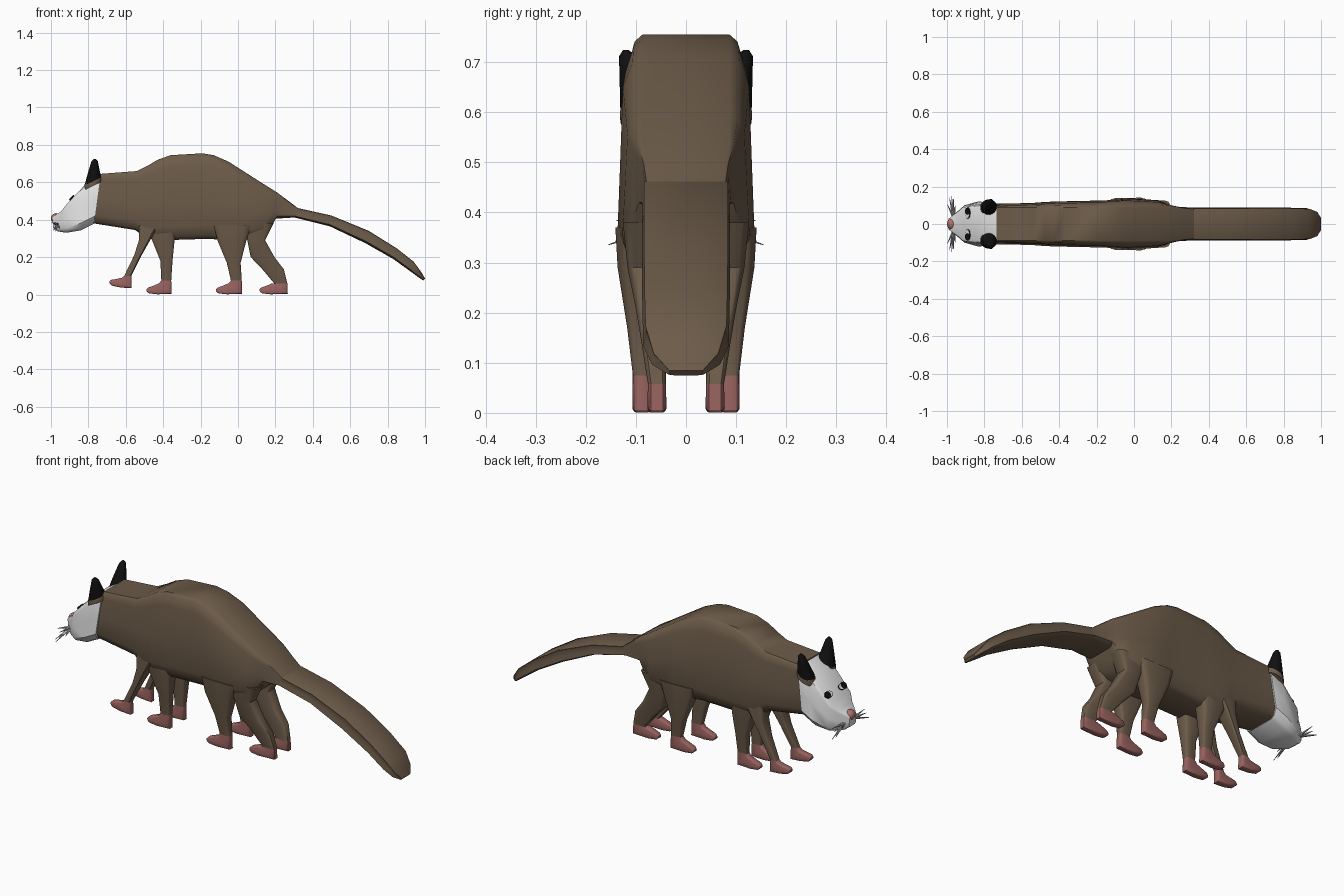
import bpy, bmesh, math
from mathutils import Vector, Matrix

if "Cube" in bpy.data.objects:
    bpy.data.objects.remove(bpy.data.objects["Cube"])


def material(name, r, g, b):
    m = bpy.data.materials.new(name)
    m.diffuse_color = (r, g, b, 1)
    m.use_nodes = True
    m.node_tree.nodes["Principled BSDF"].inputs["Base Color"].default_value = m.diffuse_color
    return m


BROWN = material("brown fur", .15, .105, .067)
WHITE = material("white face", .78, .78, .78)
PINK = material("pink skin", .32, .125, .115)
NOSE = material("nose pink", .42, .165, .145)
BLACK = material("black", .005, .005, .005)
GREY = material("whisker grey", .45, .45, .45)


def finish(bm, name, mat):
    bmesh.ops.recalc_face_normals(bm, faces=bm.faces)
    me = bpy.data.meshes.new(name)
    bm.to_mesh(me)
    bm.free()
    me.materials.append(mat)
    ob = bpy.data.objects.new(name, me)
    bpy.context.collection.objects.link(ob)
    bpy.ops.object.select_all(action='DESELECT')
    ob.select_set(True)
    bpy.context.view_layer.objects.active = ob
    bpy.ops.object.shade_smooth_by_angle(angle=math.radians(40))


def loft(name, rings, mat):
    bm = bmesh.new()
    rows = [[bm.verts.new(p) for p in r] for r in rings]
    n = len(rows[0])
    for a, b in zip(rows, rows[1:]):
        for i in range(n):
            j = (i + 1) % n
            bm.faces.new((a[i], a[j], b[j], b[i]))
    bm.faces.new(rows[0])
    bm.faces.new(rows[-1])
    finish(bm, name, mat)


def ring(x0, z0, x1, z1, w, yc=0.0, flat=.83):
    """Boxy ring between an upper and a lower point; w = half width."""
    wt = min(.087, flat * w)
    half = [(wt, 0), (lerp(wt, w, .4), .03), (w * .92, .14), (w * .96, .5), (w, .84), (w * .83, .96), (w * .65, 1)]
    pts = half + [(-y, t) for y, t in reversed(half)]
    return [(x0 + (x1 - x0) * t, yc + y, z0 + (z1 - z0) * t) for y, t in pts]


def lerp(a, b, t):
    return a + (b - a) * t


# Trunk
trunk = [
    (-.735, .645, -.77, .38, .108), (-.54, .66, -.55, .345, .112),
    (-.48, .69, -.49, .30, .117), (-.43, .72, -.43, .29, .12),
    (-.36, .745, -.34, .292, .122), (-.19, .755, -.15, .298, .126),
    (-.13, .745, -.08, .29, .131), (-.05, .71, -.01, .285, .137),
    (.13, .595, .13, .31, .127), (.21, .545, .17, .345, .108),
    (.27, .5, .2, .405, .094), (.32, .462, .3, .412, .088)]
loft("trunk", [ring(*s) for s in trunk], BROWN)

# Broad flat tail with a rounded end
tail = [trunk[-1], (.5, .422, .49, .365, .088), (.7, .34, .68, .275, .088), (.85, .246, .83, .19, .087),
        (.94, .175, .92, .125, .085), (.98, .12, .965, .092, .068), (1, .085, .99, .075, .035)]
loft("tail", [ring(*s, flat=.92) for s in tail], BROWN)

# Head
head = [(-.735, .64, -.77, .378, .116), (-.8, .605, -.84, .343, .12), (-.915, .485, -.905, .332, .1),
        (-.945, .445, -.94, .333, .07), (-.97, .43, -.965, .338, .05), (-.993, .41, -.988, .355, .03)]
loft("head", [ring(*s) for s in head], WHITE)

# Nose
bm = bmesh.new()
bmesh.ops.create_uvsphere(bm, u_segments=16, v_segments=10, radius=.027,
                          matrix=Matrix.Translation((-.973, 0, .408)) @ Matrix.Diagonal((1, 1.2, 1, 1)))
finish(bm, "nose", NOSE)


def leg(name, side, rows, y_top, y_foot, ground):
    """Rows are (front x, back x, height) from shoulder to ankle; a raised foot tilts up."""
    top, (xf, xb, za) = rows[0][2], rows[-1]
    rings = []
    for x0, x1, z in rows:
        t = (top - z) / (top - za)
        w = lerp(.041, .018, max(0, t * 1.35 - .35) ** .7)
        rings.append(ring(x0, z, x1, z, w, side * lerp(y_top, y_foot, t), .65))
    loft(name, rings, BROWN)
    foot = [rings[-1]]
    for d0, h0, x1, h1, w in ((.012, .06, xb + .002, .004, .019), (.045, .046, xf - .02, .001, .019),
                              (.07, .037, xf - .066, .006, .017), (.08, .027, xf - .078, .015, .012)):
        g = ground * (.8 + d0 * 6)
        foot.append(ring(xf - d0, g + h0, x1, g + h1, w, side * y_foot, .65))
    loft(name.replace("leg", "foot"), foot, PINK)


for s, side in ((1, "left"), (-1, "right")):
    # Legs in walking pose, one lifted
    leg(f"front_leg_forward_{side}", s,
        [(-.53, -.42, .37), (-.53, -.47, .29), (-.555, -.515, .21), (-.608, -.57, .1)], .075, .088, .034)
    leg(f"front_leg_back_{side}", s,
        [(-.49, -.33, .36), (-.455, -.34, .28), (-.415, -.35, .18), (-.41, -.357, .075)], .07, .06, 0)
    leg(f"hind_leg_forward_{side}", s,
        [(-.13, .07, .37), (-.11, .045, .29), (-.06, .014, .17), (-.038, .02, .075)], .1, .088, 0)
    leg(f"hind_leg_back_{side}", s,
        [(.02, .19, .38), (.05, .145, .29), (.068, .195, .2), (.13, .245, .135), (.195, .264, .058)], .085, .058, 0)

    # Ear leaning outward, with a furry rim at its root
    def ear_ring(t, r, lift=0.0):
        return [(lerp(-.776, -.766, t) + r * math.cos(a), s * lerp(.085, .12, t) + r * math.sin(a),
                 lerp(.6, .724, t) + lift + .5 * (1 - t) * r * math.cos(a))
                for a in [i * math.tau / 16 for i in range(16)]]
    loft(f"ear_{side}", [ear_ring(t, lerp(.046, .014, t) if t < 1 else .006) for t in (0, .3, .6, .9, 1)], BLACK)
    loft(f"ear_rim_{side}", [ear_ring(0, .046, -.02), ear_ring(0, .047), ear_ring(0, .044, .012)], BROWN)

    # Eye: thin plates on the sloping brow
    for part, mat, y, rx, ry, lift in (("eye_outline", BLACK, .058, .017, .03, .001),
                                       ("eye_white", WHITE, .057, .014, .027, .002),
                                       ("eye", BLACK, .068, .018, .019, .004)):
        bm = bmesh.new()
        bmesh.ops.create_cone(bm, cap_ends=True, segments=16, radius1=1, radius2=1, depth=1,
                              matrix=Matrix.Translation((-.887 - .72 * lift, s * y, .515 + .69 * lift))
                              @ Matrix.Rotation(-.806, 4, 'Y') @ Matrix.Diagonal((rx, ry, .006, 1)))
        finish(bm, f"{part}_{side}", mat)

    # Whiskers: thin spikes fanning from the muzzle
    bm = bmesh.new()
    for i in range(5):
        a = Vector((-.965, s * .035, .375))
        b = Vector((-.998 + .011 * i, s * (.105 + .05 * math.sin(i * .8)), .355 + .03 * math.cos(i * 2)))
        d = b - a
        bmesh.ops.create_cone(bm, cap_ends=True, segments=5, radius1=.008, radius2=.001, depth=d.length,
                              matrix=Matrix.Translation((a + b) / 2) @ d.to_track_quat('Z', 'Y').to_matrix().to_4x4())
    finish(bm, f"whiskers_{side}", GREY)
